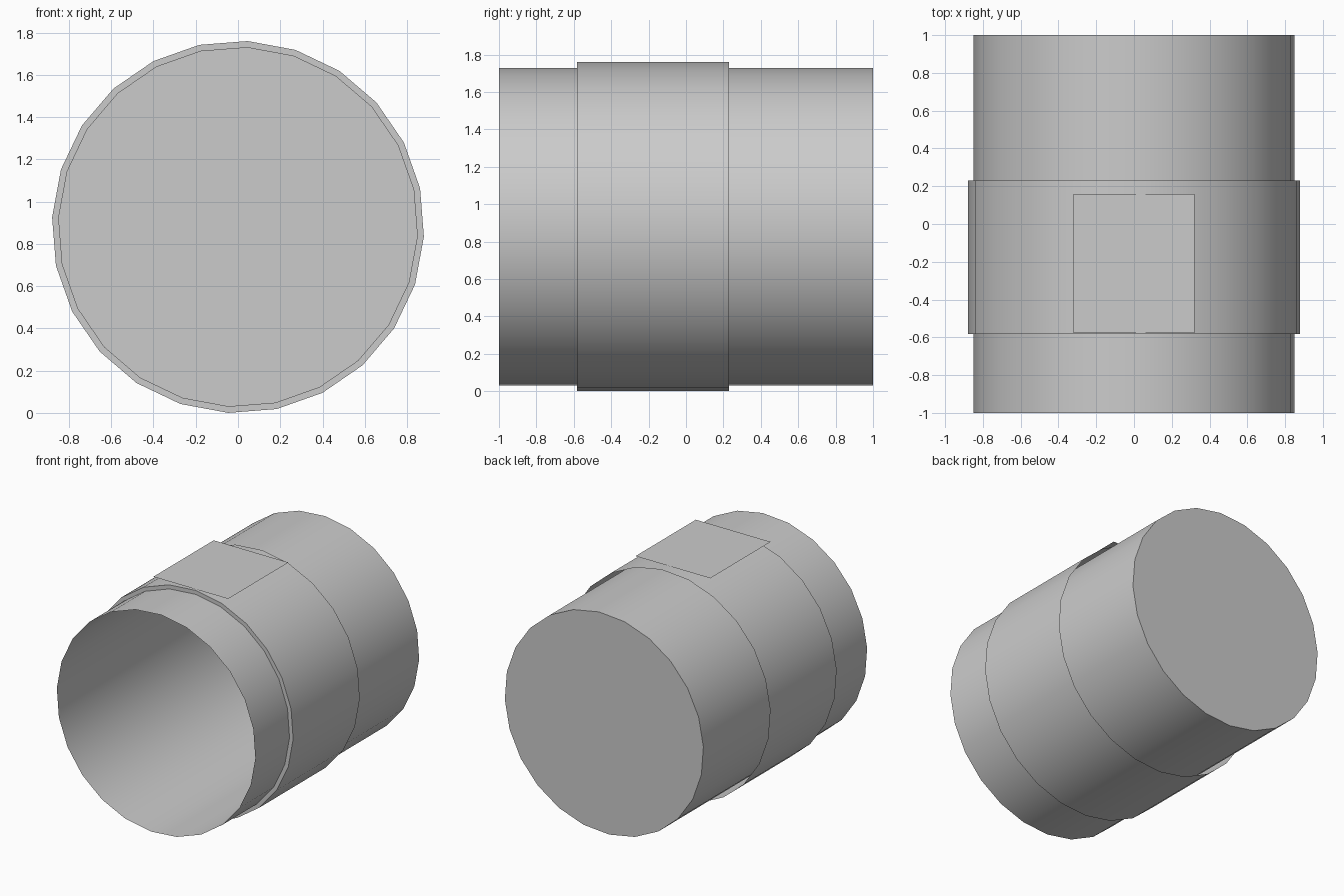
import bpy, bmesh
from math import sin, cos, radians, pi

if "Cube" in bpy.data.objects:
    bpy.data.objects.remove(bpy.data.objects["Cube"])

SIDES = 24
CENTRE_Z = 0.88
OFFSET = radians(3)


def finish(name, bm, smooth=True):
    mesh = bpy.data.meshes.new(name)
    bm.to_mesh(mesh)
    bm.free()
    obj = bpy.data.objects.new(name, mesh)
    bpy.context.collection.objects.link(obj)
    if smooth:
        bpy.ops.object.select_all(action='DESELECT')
        obj.select_set(True)
        bpy.context.view_layer.objects.active = obj
        bpy.ops.object.shade_smooth_by_angle(angle=radians(35))
    return obj


def revolve(name, profile, cap_end=False):
    """Revolve (radius, y) points about the horizontal y axis, front to back."""
    bm = bmesh.new()
    rings = []
    for r, y in profile:
        angles = [OFFSET + 2 * pi * k / SIDES for k in range(SIDES)]
        rings.append([bm.verts.new((r * sin(a), y, CENTRE_Z + r * cos(a))) for a in angles])
    for a, b in zip(rings, rings[1:]):
        for k in range(SIDES):
            n = (k + 1) % SIDES
            bm.faces.new((a[k], b[k], b[n], a[n]))
    if cap_end:
        bm.faces.new(rings[-1])
    bm.normal_update()
    # Make the wall normals point away from the axis
    wall = max(bm.faces, key=lambda f: f.calc_center_median().z)
    if wall.normal.z < 0:
        bmesh.ops.reverse_faces(bm, faces=[f for f in bm.faces if len(f.verts) == 4])
    for f in bm.faces:
        if len(f.verts) > 4 and f.normal.y < 0:
            f.normal_flip()
    return finish(name, bm)


# Drum: thin wall, open at the front, closed at the back
revolve("drum_shell", [(0.85, -1.0), (0.85, 1.0)], cap_end=True)

# Sleeve: front lip closed onto the drum, rear edge left open
revolve("sleeve_band", [(0.85, -0.583), (0.881, -0.583), (0.881, 0.23)])

# Flat plate resting on top of the sleeve
bm = bmesh.new()
corners = [(-0.32, -0.577), (0.32, -0.577), (0.32, 0.16), (-0.32, 0.16)]
bm.faces.new([bm.verts.new((x, y, 1.765)) for x, y in corners])
finish("top_plate", bm, smooth=False)
